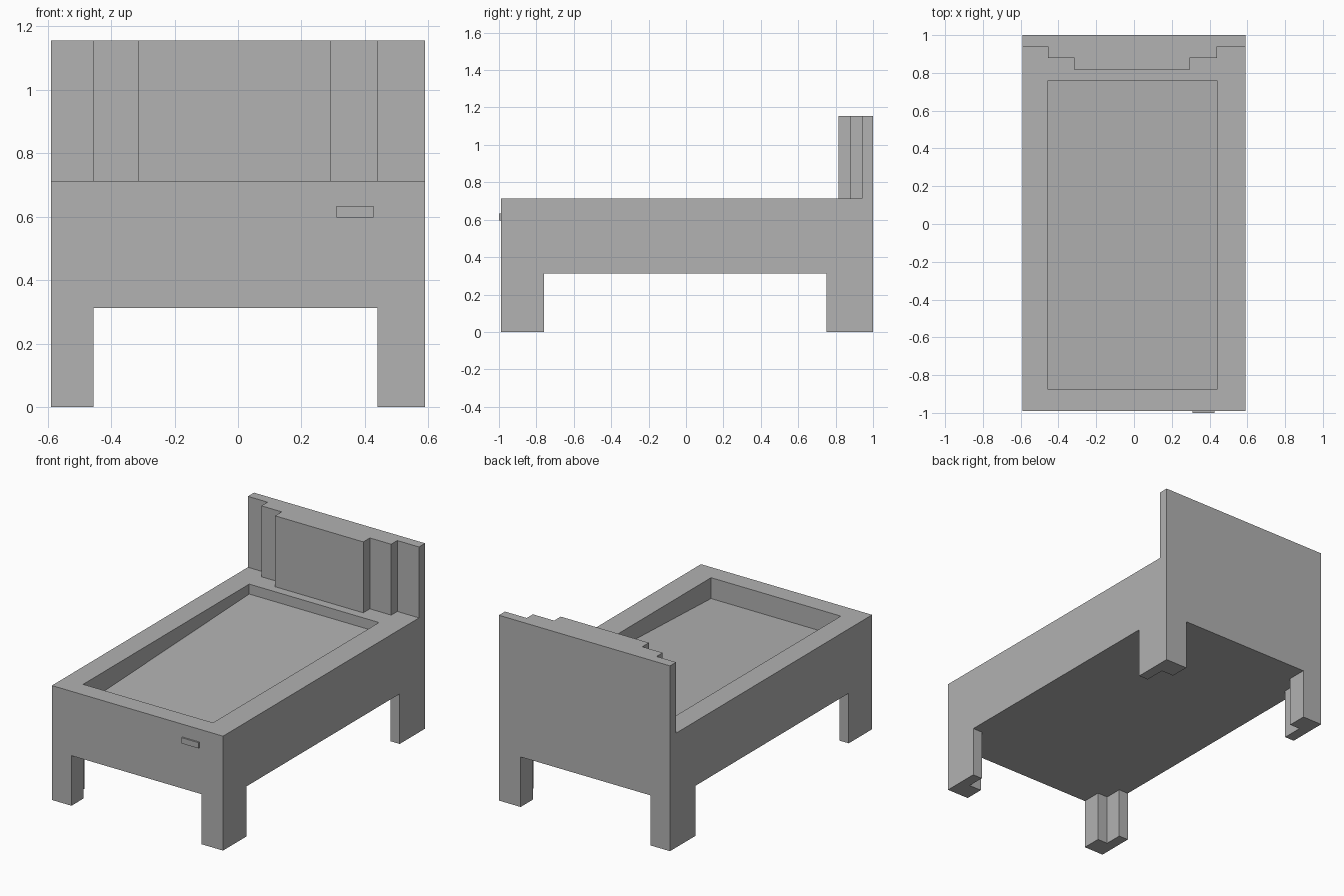
import bpy
import bmesh

if "Cube" in bpy.data.objects:
    bpy.data.objects.remove(bpy.data.objects["Cube"], do_unlink=True)

# Single flat grey material
grey = bpy.data.materials.new("plain grey")
grey.use_nodes = True
colour = (0.445, 0.445, 0.445, 1)
grey.diffuse_color = colour
grey.node_tree.nodes["Principled BSDF"].inputs["Base Color"].default_value = colour

# Shared dimensions
X0, X1 = -0.59, 0.59
Y0, Y1 = -0.99, 1.0
IN_X0, IN_X1 = -0.455, 0.44
FRAME_Z, TOP_Z, HEAD_Z = 0.312, 0.713, 1.155


def finish(bm, name):
    bmesh.ops.recalc_face_normals(bm, faces=bm.faces)
    mesh = bpy.data.meshes.new(name)
    bm.to_mesh(mesh)
    bm.free()
    mesh.materials.append(grey)
    obj = bpy.data.objects.new(name, mesh)
    bpy.context.collection.objects.link(obj)
    return obj


def prism(name, outline, z0, z1):
    """Extrude a plan outline from z0 to z1."""
    bm = bmesh.new()
    base = bm.faces.new([bm.verts.new((x, y, z0)) for x, y in outline])
    extruded = bmesh.ops.extrude_face_region(bm, geom=[base])["geom"]
    top = [v for v in extruded if isinstance(v, bmesh.types.BMVert)]
    bmesh.ops.translate(bm, verts=top, vec=(0, 0, z1 - z0))
    return finish(bm, name)


def rectangle(x0, x1, y0, y1):
    return [(x0, y0), (x1, y0), (x1, y1), (x0, y1)]


# Bed frame: a block with a mattress recess whose floor slopes to the foot
bm = bmesh.new()
outer = rectangle(X0, X1, Y0, Y1)
inner = rectangle(IN_X0, IN_X1, -0.875, 0.76)
foot_floor, head_floor = TOP_Z - 0.13, TOP_Z - 0.062
floor_z = [foot_floor, foot_floor, head_floor, head_floor]
loops = [
    [bm.verts.new((x, y, FRAME_Z)) for x, y in outer],
    [bm.verts.new((x, y, TOP_Z)) for x, y in outer],
    [bm.verts.new((x, y, TOP_Z)) for x, y in inner],
    [bm.verts.new((x, y, z)) for (x, y), z in zip(inner, floor_z)],
]
for lower, upper in zip(loops, loops[1:]):
    for i in range(4):
        j = (i + 1) % 4
        bm.faces.new((lower[i], lower[j], upper[j], upper[i]))
bm.faces.new(loops[0])
bm.faces.new(loops[-1])
finish(bm, "bed_frame")

# L-shaped corner legs: a short arm across the end, a long arm down the side
SIDE_THICK, END_THICK = 0.065, 0.12
for side, xo, xi in (("right", X0, IN_X0), ("left", X1, IN_X1)):
    for end, yo, yi in (("front", Y0, -0.76), ("back", Y1, 0.75)):
        xt = xo + (SIDE_THICK if xi > xo else -SIDE_THICK)
        yt = yo + (END_THICK if yi > yo else -END_THICK)
        plan = [(xo, yo), (xi, yo), (xi, yt), (xt, yt), (xt, yi), (xo, yi)]
        prism(f"{end}_{side}_leg", plan, 0, FRAME_Z)

# Headboard: stepped plan, thickest in the middle
steps = [(X0, 0.94), (IN_X0, 0.88), (-0.315, 0.815), (0.293, 0.88), (IN_X1, 0.94)]
plan = [(X0, Y1)]
ends = [x for x, _ in steps[1:]] + [X1]
for (start, y), stop in zip(steps, ends):
    plan += [(start, y), (stop, y)]
plan.append((X1, Y1))
prism("headboard", plan, TOP_Z, HEAD_Z)

# Small raised plate on the foot end
prism("foot_plate", rectangle(0.31, 0.427, -1.0, Y0), 0.597, 0.633)
